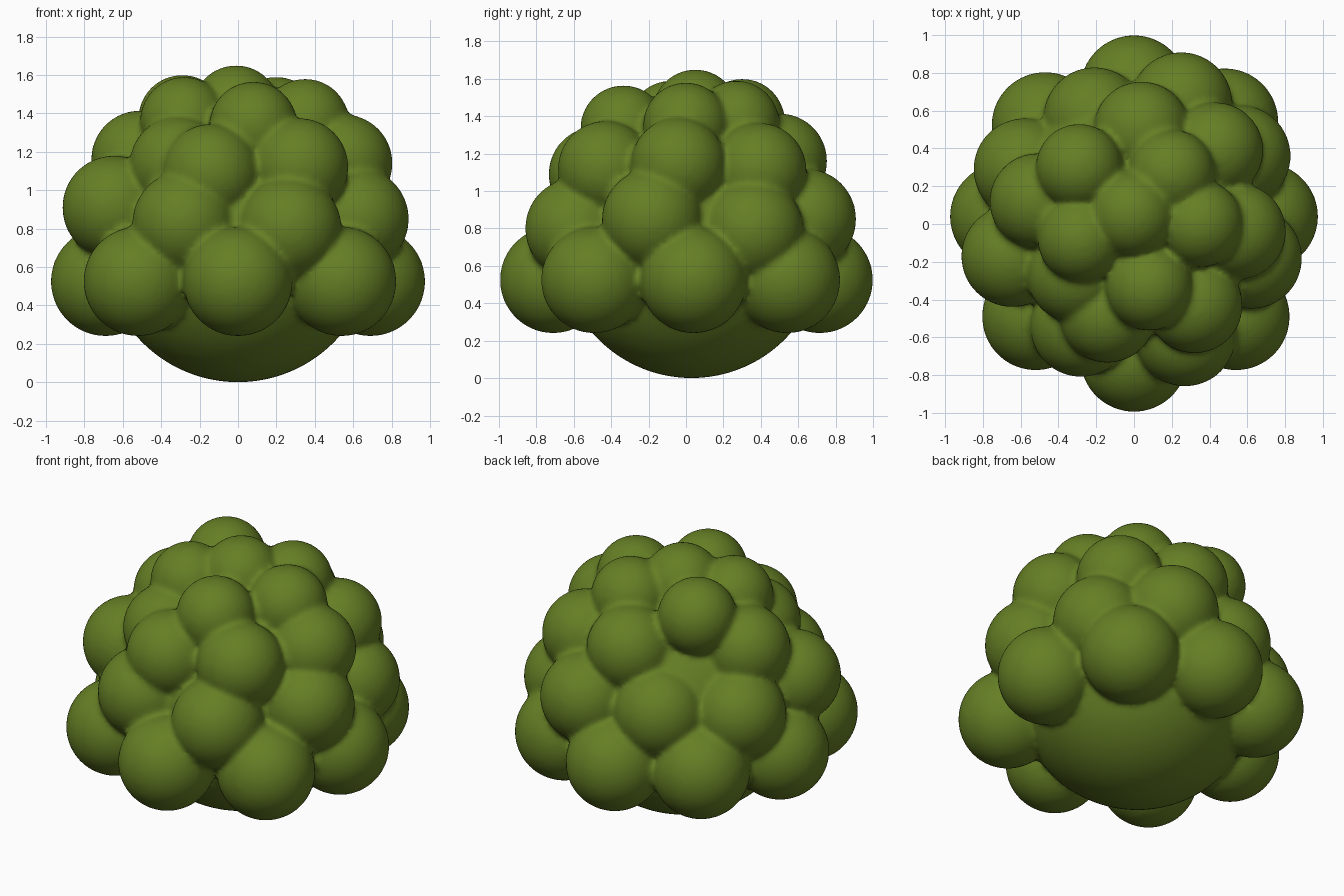
import bpy, bmesh
from mathutils import Matrix

# leaf clumps: rows of (radius, [centres])
ROWS = [
    (0.285, [(0, -0.71, 0.525), (0.54, -0.49, 0.525), (0.69, 0.04, 0.525), (0.48, 0.54, 0.525),
             (0, 0.715, 0.525), (-0.47, 0.52, 0.525), (-0.69, 0.04, 0.525), (-0.52, -0.49, 0.525)]),
    (0.27, [(0.27, -0.59, 0.80), (0.62, -0.18, 0.85), (0.56, 0.36, 0.79), (0.25, 0.64, 0.85),
            (-0.21, 0.56, 0.84), (-0.58, 0.29, 0.83), (-0.645, -0.17, 0.91), (-0.28, -0.54, 0.83)]),
    (0.255, [(0.32, -0.43, 1.12), (0.55, -0.04, 1.14), (0.43, 0.39, 1.11), (0.04, 0.50, 1.16),
             (-0.51, 0.12, 1.16), (-0.31, -0.27, 1.13), (-0.14, -0.48, 1.09)]),
    (0.23, [(0.08, -0.335, 1.335), (0.35, 0.0, 1.35), (0.20, 0.27, 1.36),
            (-0.29, 0.30, 1.37), (-0.28, -0.08, 1.36), (-0.01, 0.05, 1.42)]),
]

bm = bmesh.new()

def ball(centre, radius, segs=40):
    bmesh.ops.create_uvsphere(bm, u_segments=segs, v_segments=segs // 2 + 4, radius=radius,
                              matrix=Matrix.Translation(centre))

# rounded core, then the clumps
ball((0, 0.03, 0.705), 0.705, 80)
for radius, centres in ROWS:
    for c in centres:
        ball(c, radius)

mesh = bpy.data.meshes.new("bush_foliage")
bm.to_mesh(mesh)
bm.free()
bush = bpy.data.objects.new("bush_foliage", mesh)
bpy.context.collection.objects.link(bush)

# fuse into one skin with softened creases
remesh = bush.modifiers.new("fuse", 'REMESH')
remesh.mode = 'VOXEL'
remesh.voxel_size = 0.018
remesh.use_smooth_shade = True
soften = bush.modifiers.new("soften", 'SMOOTH')
soften.factor = 0.5
soften.iterations = 6

# leaf green
mat = bpy.data.materials.new("leaf_green")
mat.diffuse_color = (0.13, 0.21, 0.018, 1)
mesh.materials.append(mat)
for p in mesh.polygons:
    p.use_smooth = True
